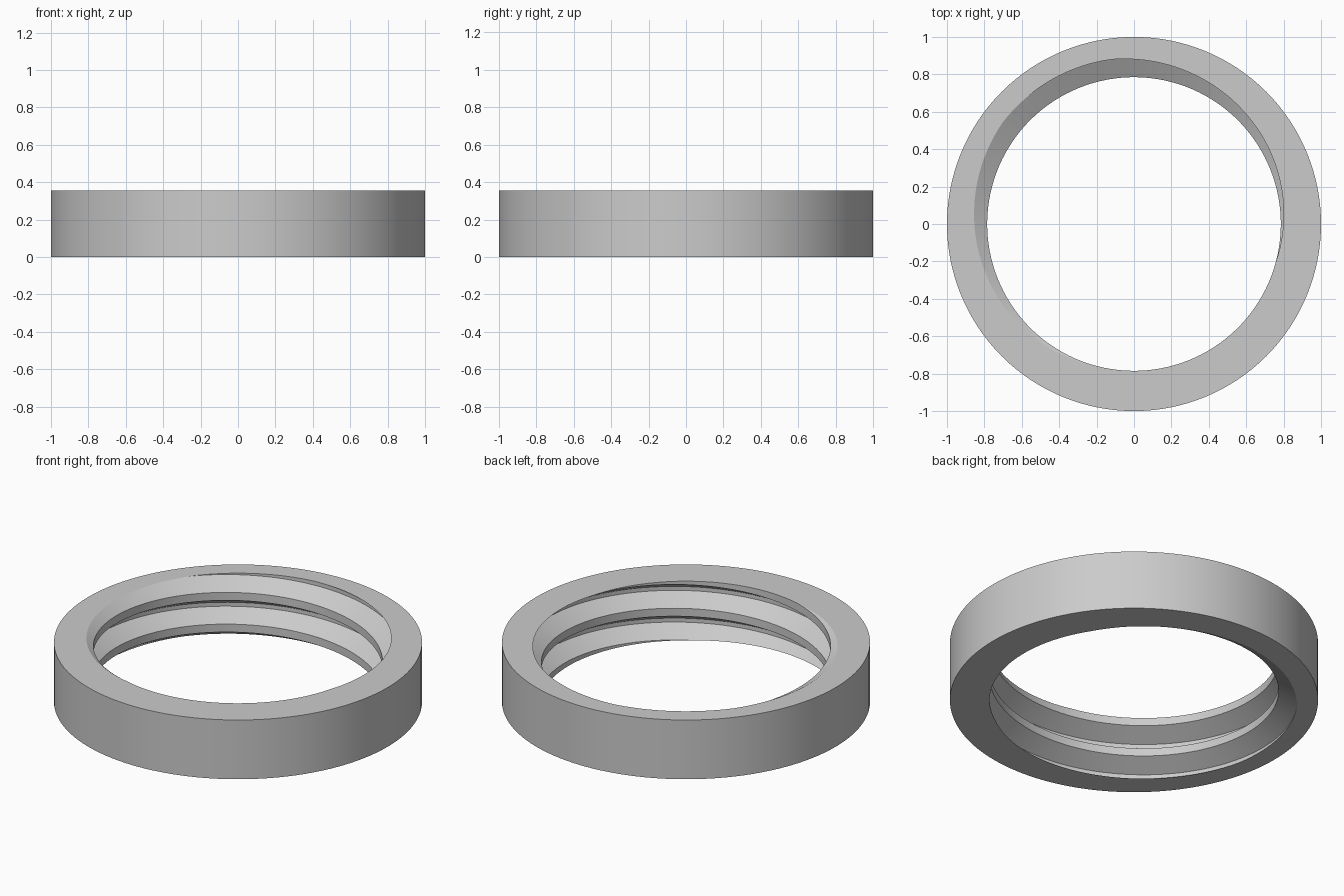
import bpy, bmesh, math

cube = bpy.data.objects.get("Cube")
if cube:
    bpy.data.objects.remove(cube, do_unlink=True)

HEIGHT, OUTER_R = 0.355, 1.0
CREST_R, PITCH = 0.785, 0.19
ROOT_R = CREST_R + 0.5413 * PITCH      # sixty degree thread depth
SEGMENTS = 128
START = math.radians(120)              # where the groove centre meets the top

# One thread period: (radius, height in pitches from the groove centre)
PROFILE = [(ROOT_R, -0.0625), (ROOT_R, 0.0625), (CREST_R, 0.375),
           (CREST_R, 0.625), (ROOT_R, 0.9375)]

bm = bmesh.new()

# Right-handed helical thread, longer than the ring
rows = []
for i in range(-4 * SEGMENTS, 2 * SEGMENTS + 1):
    turn = i / SEGMENTS
    a = START + math.tau * turn
    rows.append([bm.verts.new((r * math.cos(a), r * math.sin(a),
                               HEIGHT + PITCH * (turn + dz)))
                 for r, dz in PROFILE])
for low, high in zip(rows, rows[1:]):
    for j in range(len(PROFILE) - 1):
        bm.faces.new((low[j], low[j + 1], high[j + 1], high[j]))
bmesh.ops.remove_doubles(bm, verts=bm.verts[:], dist=1e-5)

# Trim the thread flush with the end faces
for z, up in ((0, -1), (HEIGHT, 1)):
    bmesh.ops.bisect_plane(bm, geom=bm.verts[:] + bm.edges[:] + bm.faces[:],
                           dist=1e-6, plane_co=(0, 0, z), plane_no=(0, 0, up),
                           clear_outer=True)
bmesh.ops.remove_doubles(bm, verts=bm.verts[:], dist=1e-5)

# Outer wall
wall = []
for i in range(SEGMENTS):
    a = math.tau * i / SEGMENTS
    x, y = OUTER_R * math.cos(a), OUTER_R * math.sin(a)
    wall.append((bm.verts.new((x, y, 0)), bm.verts.new((x, y, HEIGHT))))
for i in range(SEGMENTS):
    a, b = wall[i - 1], wall[i]
    bm.faces.new((a[0], b[0], b[1], a[1]))

# Flat end faces between the wall and the thread
for z in (0, HEIGHT):
    rim = [e for e in bm.edges if e.is_boundary
           and all(abs(v.co.z - z) < 1e-4 for v in e.verts)]
    bmesh.ops.triangle_fill(bm, edges=rim, use_beauty=True, normal=(0, 0, 1))
bmesh.ops.recalc_face_normals(bm, faces=bm.faces[:])

mesh = bpy.data.meshes.new("threaded_ring")
bm.to_mesh(mesh)
bm.free()
ring = bpy.data.objects.new("threaded_ring", mesh)
bpy.context.collection.objects.link(ring)

# Plain grey finish
grey = bpy.data.materials.new("plain_grey")
grey.use_nodes = True
colour = (0.6, 0.6, 0.6, 1)
grey.diffuse_color = colour
grey.node_tree.nodes["Principled BSDF"].inputs["Base Color"].default_value = colour
mesh.materials.append(grey)

bpy.ops.object.select_all(action="DESELECT")
ring.select_set(True)
bpy.context.view_layer.objects.active = ring
bpy.ops.object.shade_smooth_by_angle(angle=math.radians(30))
